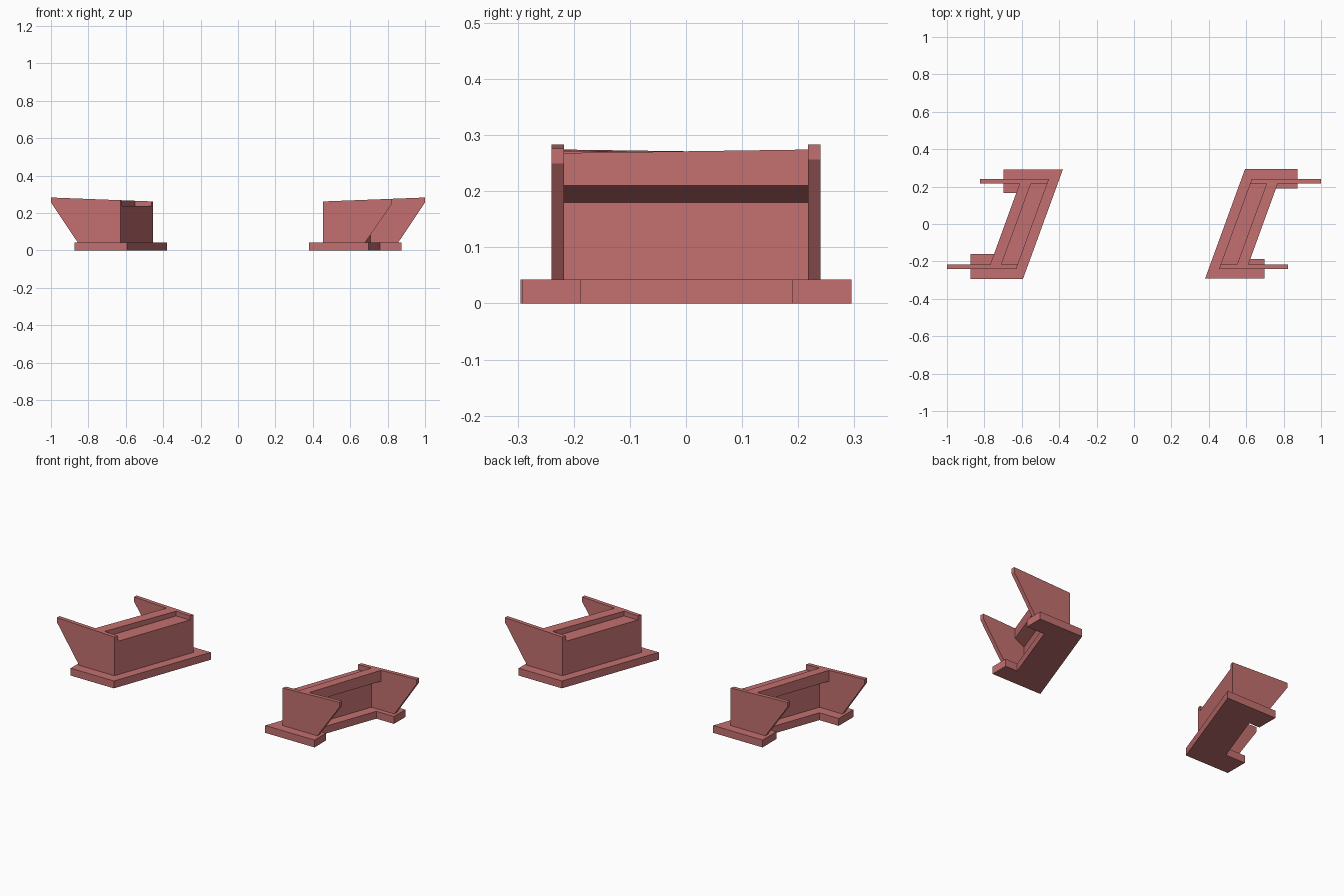
import bpy, bmesh

if "Cube" in bpy.data.objects:
    bpy.data.objects.remove(bpy.data.objects["Cube"])

SKEW = 0.364           # plan shift in x per unit of y
FOOT_Z = 0.043         # top of footing
SEAT_Z = 0.238         # bearing seat level
WALL_Y, WING_Y = 0.217, 0.24

mat = bpy.data.materials.new("red_concrete")
mat.diffuse_color = (0.55, 0.16, 0.16, 1)
mat.use_nodes = True
mat.node_tree.nodes["Principled BSDF"].inputs["Base Color"].default_value = mat.diffuse_color


def top_z(x):
    """Crown of the walls rises gently away from the middle."""
    return 0.262 + 0.0387 * (abs(x) - 0.455)


def loft(name, ring_a, ring_b, sign):
    """Solid between two matching rings; sign -1 turns it half round z."""
    bm = bmesh.new()
    a, b = [[bm.verts.new((sign * x, sign * y, z)) for x, y, z in ring]
            for ring in (ring_a, ring_b)]
    bm.faces.new(a)
    bm.faces.new(b[::-1])
    n = len(a)
    for i in range(n):
        j = (i + 1) % n
        bm.faces.new((a[j], a[i], b[i], b[j]))
    bmesh.ops.recalc_face_normals(bm, faces=bm.faces)
    mesh = bpy.data.meshes.new(name)
    bm.to_mesh(mesh)
    bm.free()
    mesh.materials.append(mat)
    obj = bpy.data.objects.new(name, mesh)
    bpy.context.collection.objects.link(obj)
    return obj


def abutment(side, sign, step_near, step_far):
    # Footing: skewed strip with a pad under each wing wall
    rear = 0.69
    plan = [(0.38, -0.292), (0.698, -0.292), (0.698, -step_near),
            (rear - SKEW * step_near, -step_near),
            (rear + SKEW * step_far, step_far), (0.873, step_far),
            (0.873, 0.295), (0.594, 0.295)]
    loft(side + "_footing", [(x, y, 0) for x, y in plan],
         [(x, y, FOOT_Z) for x, y in plan], sign)

    # Main wall: breast, bearing seat, back wall and rear corbel
    profile = [(0.542, FOOT_Z), (0.63, FOOT_Z), (0.63, 0.18), (0.69, 0.21),
               (0.69, None), (0.63, None), (0.63, SEAT_Z), (0.542, SEAT_Z)]

    def section(y):
        ring = []
        for x, z in profile:
            px = x + SKEW * y
            ring.append((px, y, top_z(px) if z is None else z))
        return ring
    loft(side + "_main_wall", section(-WALL_Y), section(WALL_Y), sign)

    # Wing walls with raking undersides
    for label, y0, y1, tip in (("near", -WING_Y, -WALL_Y, 0.823),
                               ("far", WALL_Y, WING_Y, 1.0)):
        def wing(y):
            x0 = 0.542 + SKEW * y
            return [(x0, y, FOOT_Z), (tip - 0.143, y, FOOT_Z),
                    (tip, y, top_z(tip) - 0.027), (tip, y, top_z(tip)),
                    (x0, y, top_z(x0))]
        loft(f"{side}_{label}_wing_wall", wing(y0), wing(y1), sign)


abutment("right", 1, 0.188, 0.19)
abutment("left", -1, 0.165, 0.16)
